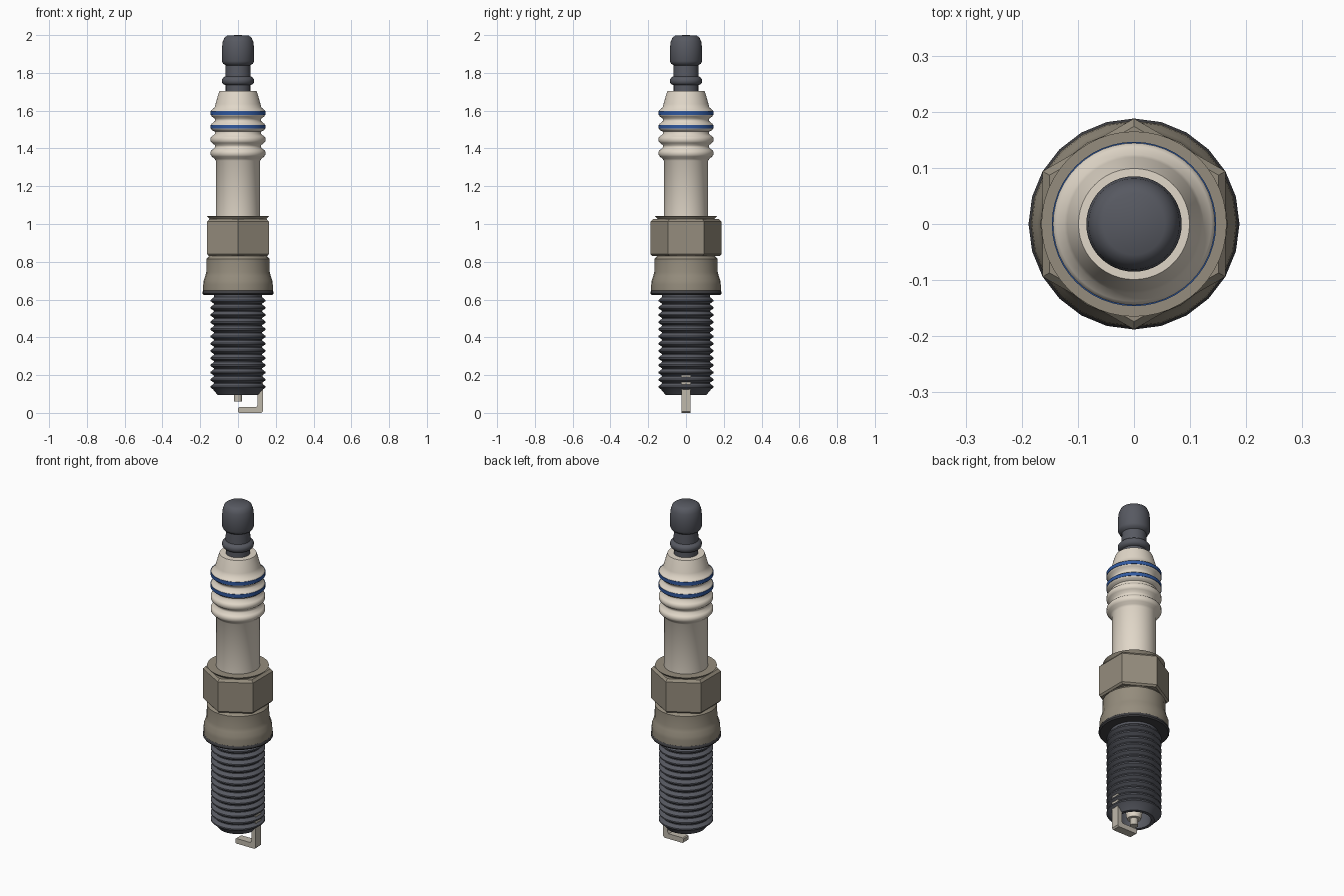
import bpy, bmesh, math

if "Cube" in bpy.data.objects:
    bpy.data.objects.remove(bpy.data.objects["Cube"])


def material(name, rgb):
    m = bpy.data.materials.new(name)
    m.diffuse_color = (*rgb, 1)
    m.use_nodes = True
    m.node_tree.nodes["Principled BSDF"].inputs["Base Color"].default_value = m.diffuse_color
    return m


DARK = material("dark_steel", (0.095, 0.10, 0.12))
BLACK = material("gasket_dark", (0.05, 0.05, 0.055))
CERAMIC = material("ceramic", (0.75, 0.68, 0.58))
METAL = material("plated_metal", (0.30, 0.265, 0.205))
BLUE = material("blue_band", (0.03, 0.10, 0.35))
PALE = material("pale_metal", (0.52, 0.48, 0.41))


def finish(bm, name, mat, angle):
    bmesh.ops.recalc_face_normals(bm, faces=bm.faces)
    me = bpy.data.meshes.new(name)
    bm.to_mesh(me)
    bm.free()
    ob = bpy.data.objects.new(name, me)
    bpy.context.collection.objects.link(ob)
    me.materials.append(mat)
    if angle:
        bpy.ops.object.select_all(action='DESELECT')
        ob.select_set(True)
        bpy.context.view_layer.objects.active = ob
        bpy.ops.object.shade_smooth_by_angle(angle=math.radians(angle))
    return ob


def lathe(name, profile, mat, sides=48, angle=40, closed=False):
    """Revolve (radius, z) points about z; the first vertex lies on +y."""
    bm = bmesh.new()
    rings = []
    for r, z in profile:
        if r == 0:
            rings.append([bm.verts.new((0, 0, z))] * sides)
        else:
            rings.append([bm.verts.new((r * math.sin(2 * math.pi * i / sides),
                                        r * math.cos(2 * math.pi * i / sides), z))
                          for i in range(sides)])
    pairs = list(zip(rings, rings[1:]))
    if closed:
        pairs.append((rings[-1], rings[0]))
    for a, b in pairs:
        for i in range(sides):
            j = (i + 1) % sides
            quad = list(dict.fromkeys((a[i], a[j], b[j], b[i])))
            if len(quad) > 2:
                bm.faces.new(quad)
    return finish(bm, name, mat, angle)


# Terminal nut
lathe("terminal", [(0, 1.69), (0.065, 1.69), (0.065, 1.735), (0.075, 1.738), (0.084, 1.748),
                   (0.085, 1.765), (0.078, 1.775), (0.066, 1.782), (0.065, 1.84),
                   (0.078, 1.848), (0.085, 1.862), (0.085, 1.93), (0.081, 1.965),
                   (0.071, 1.988), (0.055, 1.998), (0, 2.0)], DARK)

# Ribbed ceramic insulator
profile = [(0, 1.03), (0.117, 1.03), (0.117, 1.335), (0.124, 1.345)]
ribs = [1.375, 1.447, 1.515, 1.587]
for n, z in enumerate(ribs):
    profile += [(0.138, z - 0.018), (0.145, z - 0.009), (0.145, z + 0.009), (0.138, z + 0.017)]
    if n < 3:
        profile += [(0.122, z + 0.030), (0.122, z + 0.042)]
profile += [(0.124, 1.617), (0.119, 1.635), (0.105, 1.685), (0.099, 1.703), (0, 1.705)]
lathe("insulator", profile, CERAMIC, angle=60)

# Blue bands on the two upper ribs
for n, z in enumerate(ribs[2:]):
    lathe(f"blue_band_{n + 1}", [(0.14, z - 0.01), (0.1465, z - 0.01),
                                 (0.1465, z + 0.01), (0.14, z + 0.01)], BLUE, closed=True)

# Crimp collar, hexagon and flared seat
lathe("crimp_collar", [(0.145, 1.015), (0.15, 1.027), (0.165, 1.042), (0.117, 1.042)], METAL, 48)
lathe("hexagon", [(0, 0.83), (0.178, 0.83), (0.188, 0.84), (0.188, 1.013),
                  (0.174, 1.027), (0, 1.027)], METAL, 6, angle=0)
lathe("seat", [(0, 0.835), (0.15, 0.835), (0.16, 0.822), (0.167, 0.815), (0.168, 0.745),
               (0.173, 0.725), (0.182, 0.70), (0.184, 0.68), (0.184, 0.647), (0, 0.647)],
      METAL, 24)
lathe("gasket", [(0.12, 0.648), (0.183, 0.648), (0.188, 0.642), (0.188, 0.632),
                 (0.182, 0.625), (0.12, 0.625)], BLACK, 24, closed=True)

# Threaded shell with an open bore
count, low, high = 13, 0.13, 0.625
pitch = (high - low) / count
shell = [(0, 0.30), (0.09, 0.30), (0.09, 0.095), (0.108, 0.095), (0.133, 0.125)]
for i in range(count):
    z = low + i * pitch
    shell += [(0.145, z + 0.1 * pitch), (0.145, z + 0.3 * pitch),
              (0.127, z + 0.68 * pitch), (0.127, z + 0.78 * pitch)]
shell += [(0.13, high + 0.01)]
lathe("threaded_shell", shell, DARK, angle=30)

# Insulator nose and centre electrode
lathe("insulator_nose", [(0.065, 0.30), (0.042, 0.12), (0.036, 0.10), (0, 0.098)], CERAMIC, 32)
lathe("centre_electrode", [(0.022, 0.12), (0.022, 0.06), (0, 0.06)], PALE, 24)

# Bent ground electrode
outline = [(0.0, 0.005), (0.005, 0), (0.124, 0), (0.132, 0.008), (0.132, 0.20), (0.104, 0.20),
           (0.104, 0.042), (0.097, 0.03), (0.005, 0.03), (0.0, 0.025)]
bm = bmesh.new()
face = bm.faces.new([bm.verts.new((x, -0.024, z)) for x, z in outline])
ext = bmesh.ops.extrude_face_region(bm, geom=[face])
bmesh.ops.translate(bm, vec=(0, 0.048, 0),
                    verts=[v for v in ext["geom"] if isinstance(v, bmesh.types.BMVert)])
finish(bm, "ground_electrode", PALE, 0)
